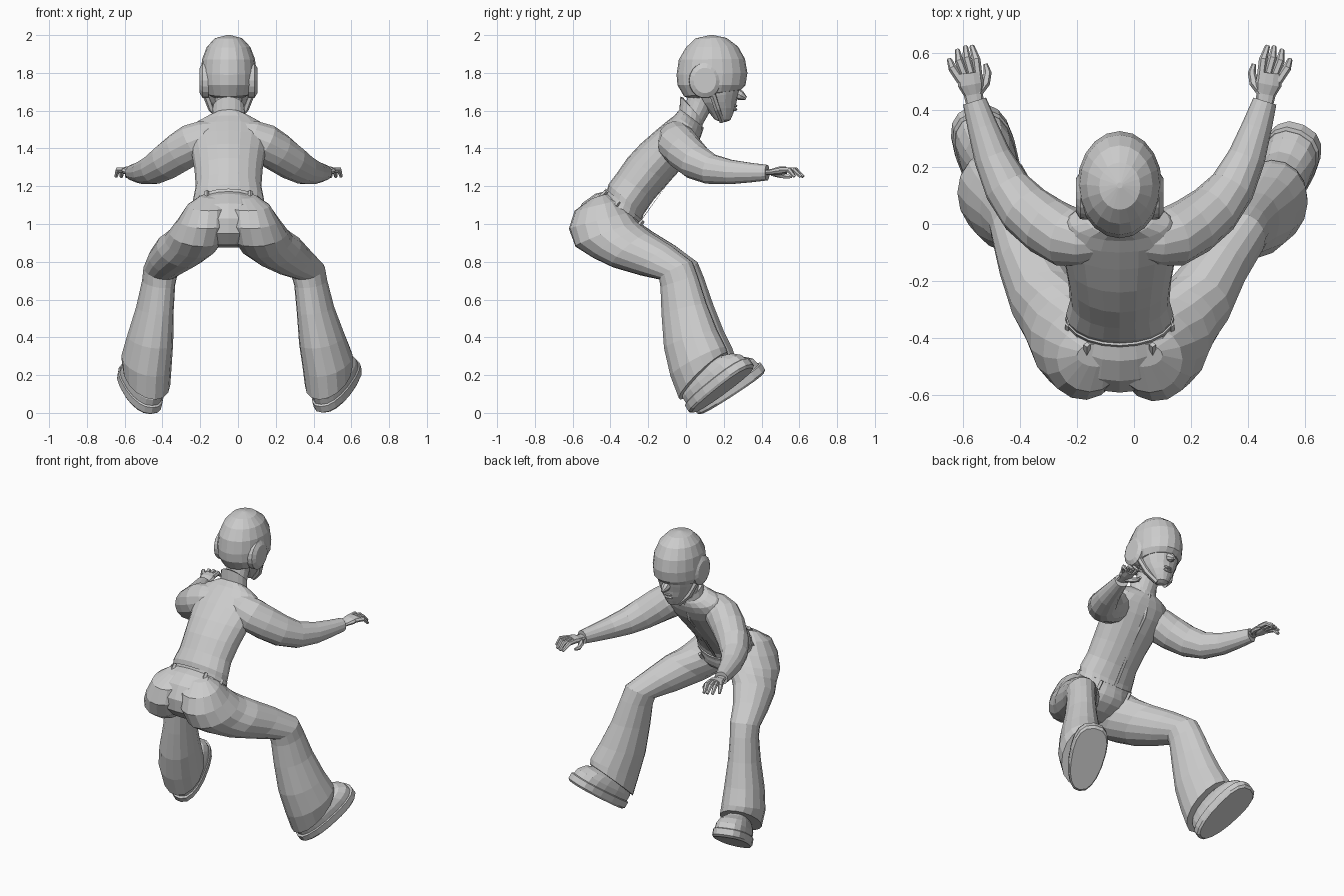
import bpy, bmesh, math
from mathutils import Vector, Matrix

CX = -0.05  # mid-line of the upper body


def skin(name, rings, cap=True):
    """Join a list of equal-length point rings into one flat-shaded mesh."""
    bm = bmesh.new()
    vs = [[bm.verts.new(p) for p in r] for r in rings]
    n = len(rings[0])
    for a, b in zip(vs, vs[1:]):
        for i in range(n):
            j = (i + 1) % n
            bm.faces.new((a[i], a[j], b[j], b[i]))
    if cap:
        bm.faces.new(vs[0])
        bm.faces.new(vs[-1])
    bmesh.ops.recalc_face_normals(bm, faces=bm.faces)
    me = bpy.data.meshes.new(name)
    bm.to_mesh(me)
    bm.free()
    ob = bpy.data.objects.new(name, me)
    bpy.context.collection.objects.link(ob)
    return ob


def section(x, yf, zf, yb, zb, w, k=0.0, n=16):
    """Oval through a front and a back point, half width w, heading slope k."""
    c = Vector((x, (yf + yb) / 2, (zf + zb) / 2))
    a = Vector((k * (yf - yb) / 2, (yf - yb) / 2, (zf - zb) / 2))
    s = Vector((1, -k, 0)).normalized() * w
    return [c + a * math.cos(t) + s * math.sin(t)
            for t in (2 * math.pi * i / n for i in range(n))]


def body(name, rows, n=16):
    return skin(name, [section(CX, *r, n=n) for r in rows])


def tube(name, pts, radii, n=12, flat=1.0):
    """Round tube along a path; flat squashes it vertically."""
    pts = [Vector(p) for p in pts]
    rings = []
    for i, p in enumerate(pts):
        t = (pts[min(i + 1, len(pts) - 1)] - pts[max(i - 1, 0)]).normalized()
        s = t.cross(Vector((0, 0, 1))).normalized()
        u = s.cross(t)
        rings.append([p + radii[i] * (s * math.cos(q) + u * math.sin(q) * flat)
                      for q in (2 * math.pi * j / n for j in range(n))])
    return skin(name, rings)


def ellipsoid(name, c, r, seg=16, rings=10):
    bm = bmesh.new()
    bmesh.ops.create_uvsphere(bm, u_segments=seg, v_segments=rings, radius=1)
    bm.transform(Matrix.Translation(c) @ Matrix.Diagonal((*r, 1)))
    me = bpy.data.meshes.new(name)
    bm.to_mesh(me)
    bm.free()
    bpy.context.collection.objects.link(bpy.data.objects.new(name, me))


# Jacket: rows are front y, front z, back y, back z, half width
body("jacket", [
    (-.235, 1.02, -.42, 1.17, .185), (-.225, 1.05, -.41, 1.21, .188),
    (-.17, 1.13, -.365, 1.27, .174), (-.09, 1.22, -.31, 1.35, .18),
    (-.02, 1.30, -.24, 1.425, .193), (.04, 1.38, -.16, 1.495, .21),
    (.07, 1.44, -.10, 1.545, .212), (.085, 1.48, -.06, 1.575, .175),
    (.088, 1.505, -.04, 1.60, .12), (.085, 1.52, -.03, 1.61, .085)], 20)
body("jacket_collar", [
    (.085, 1.50, -.035, 1.60, .09), (.092, 1.55, -.03, 1.675, .085),
    (.08, 1.55, -.015, 1.67, .074)])
body("jacket_zip", [
    (-.25, 1.005, -.235, 1.02, .012), (-.10, 1.21, -.085, 1.23, .012),
    (.046, 1.37, .03, 1.39, .012), (.095, 1.51, .075, 1.52, .012)], 6)
body("neck", [
    (.09, 1.53, -.01, 1.60, .07), (.13, 1.60, .01, 1.68, .07),
    (.17, 1.66, .02, 1.74, .075)])

# Head: helmet, face, nose, lips, chin strap, ear cups
body("helmet", [
    (.145, 2.0, .125, 2.0, .01), (.215, 1.985, .05, 1.982, .072),
    (.275, 1.94, .0, 1.935, .115), (.312, 1.875, -.038, 1.87, .14),
    (.325, 1.80, -.05, 1.79, .148), (.315, 1.735, -.045, 1.735, .146),
    (.29, 1.71, -.01, 1.675, .125), (.24, 1.70, .03, 1.66, .09)], 20)
body("face", [
    (.295, 1.75, .05, 1.73, .125), (.28, 1.69, .05, 1.67, .112),
    (.268, 1.65, .07, 1.64, .098), (.262, 1.615, .10, 1.61, .08),
    (.248, 1.58, .13, 1.58, .06), (.235, 1.55, .15, 1.555, .042),
    (.21, 1.54, .17, 1.545, .02)])
tube("nose", [(CX, .255, 1.70), (CX, .29, 1.68), (CX, .318, 1.665)],
     [.03, .026, .009], 8)
for z in (1.625, 1.607):
    ellipsoid("lip", (CX, .256, z), (.032, .016, .009), 10, 6)
for s in (-1, 1):
    tube("ear_cup", [(CX + s * .105, .10, 1.76), (CX + s * .138, .10, 1.76),
                     (CX + s * .153, .10, 1.76)], [.085, .083, .06], 18, 1.12)
    tube("chin_strap", [(CX + s * .122, .14, 1.69), (CX + s * .09, .165, 1.61),
                        (CX + s * .03, .19, 1.545)], [.018, .018, .016], 6)

# Arms and hands, mirrored about the body mid-line
FINGERS = [((.445, .515), (.452, .575), (.467, .622)),
           ((.468, .52), (.485, .58), (.49, .62)),
           ((.49, .515), (.512, .57), (.518, .608)),
           ((.505, .50), (.535, .545), (.546, .575))]
for s in (-1, 1):
    def m(x, y, z):
        return (CX + s * (x - CX), y, z)
    tube("sleeve", [m(.0, -.06, 1.49), m(.07, -.055, 1.463), m(.135, -.045, 1.428),
                    m(.205, -.008, 1.383), m(.28, .05, 1.33), m(.345, .13, 1.29),
                    m(.395, .235, 1.275), m(.43, .34, 1.272), m(.458, .43, 1.272)],
         [.06, .09, .107, .104, .096, .081, .066, .053, .042], 14)
    tube("hand", [m(.455, .41, 1.273), m(.462, .455, 1.275), m(.471, .49, 1.281),
                  m(.476, .53, 1.285)], [.03, .034, .046, .043], 10, .5)
    for a, b, c in FINGERS:
        tube("finger", [m(*a, 1.285), m(*b, 1.287), m(*c, 1.25)],
             [.015, .015, .009], 6)
    tube("thumb", [m(.45, .46, 1.272), m(.42, .495, 1.26), m(.412, .53, 1.252),
                   m(.42, .56, 1.25)], [.02, .017, .014, .008], 6)

# Hips, belt, belt loops
body("trouser_hips", [
    (-.235, 1.015, -.42, 1.175, .178), (-.24, .98, -.48, 1.16, .195),
    (-.25, .95, -.55, 1.11, .22), (-.28, .92, -.59, 1.03, .225),
    (-.34, .89, -.585, .95, .19), (-.41, .875, -.53, .89, .11)], 20)
body("belt", [(-.235, 1.0, -.435, 1.16, .19), (-.228, 1.018, -.425, 1.187, .189)], 20)
for s in (-1, 1):
    for dx, y, z in ((.115, -.43, 1.155), (.18, -.36, 1.10), (.11, -.235, 1.0)):
        tube("belt_loop", [(CX + s * dx, y - .03, z - .025), (CX + s * dx, y + .008, z + .018)],
             [.012, .012], 4)

# Flared trouser legs, seat to hem: front y, front z, back y, back z, half width
LEG = [(-.42, 1.16, -.50, 1.135, .07), (-.36, 1.125, -.59, 1.07, .115),
       (-.30, 1.06, -.62, .975, .138), (-.26, 1.01, -.585, .88, .148),
       (-.23, .985, -.49, .82, .14), (-.19, .955, -.385, .77, .128),
       (-.08, .885, -.24, .728, .105), (.03, .80, -.135, .705, .09),
       (.06, .72, -.13, .66, .085), (.105, .58, -.125, .52, .095),
       (.16, .44, -.11, .34, .118), (.205, .35, -.075, .19, .13),
       (.215, .32, -.03, .07, .125)]
LEG_X = {"right": [.03, .055, .08, .115, .15, .21, .29, .37, .385, .41, .445, .475, .48],
         "left": [-.13, -.155, -.18, -.215, -.25, -.305, -.37, -.41, -.42, -.44, -.465,
                  -.485, -.485]}
for side, xs in LEG_X.items():
    rings = []
    for i, (x, r) in enumerate(zip(xs, LEG)):
        k = (.4 if side == "right" else -.35) * min(1, max(0, (i - 1) / 4))
        d = 0 if side == "right" else .035 * min(1, i / 9)
        rings.append(section(x, r[0] + d, r[1], r[2] + d * .6, r[3], r[4], k))
    skin("trouser_leg_" + side, rings)

# Shoes: layers of one outline, each (height, scale, shift along the foot)
SOLE = [(0, .93, 0), (.012, 1, 0), (.05, 1, 0), (.055, .95, 0)]
UPPER = [(.05, .94, 0), (.09, .92, -.005), (.125, .80, -.015), (.155, .58, -.04),
         (.19, .45, -.06)]
FEET = {"right": ((.45, .03, -.005), (.595, .35, .245)),
        "left": ((-.46, .065, -.015), (-.57, .42, .225))}


def outline(z, sc, sh):
    pts = []
    for i in range(18):
        t = 2 * math.pi * i / 18
        c, q = math.cos(t), math.sin(t)
        y = .22 * math.copysign(abs(c) ** .85, c)
        x = (.105 + .018 * c) * math.copysign(abs(q) ** .8, q)
        pts.append(Vector((x * sc, y * sc + sh, z)))
    return pts


for side, (heel, toe) in FEET.items():
    heel, toe = Vector(heel), Vector(toe)
    f = (toe - heel).normalized()
    s = f.cross(Vector((0, 0, 1))).normalized()
    frame = Matrix((s, f, s.cross(f))).transposed()
    for part, layers in (("shoe_sole_", SOLE), ("shoe_upper_", UPPER)):
        skin(part + side, [[(heel + toe) / 2 + frame @ p for p in outline(*l)]
                           for l in layers])
